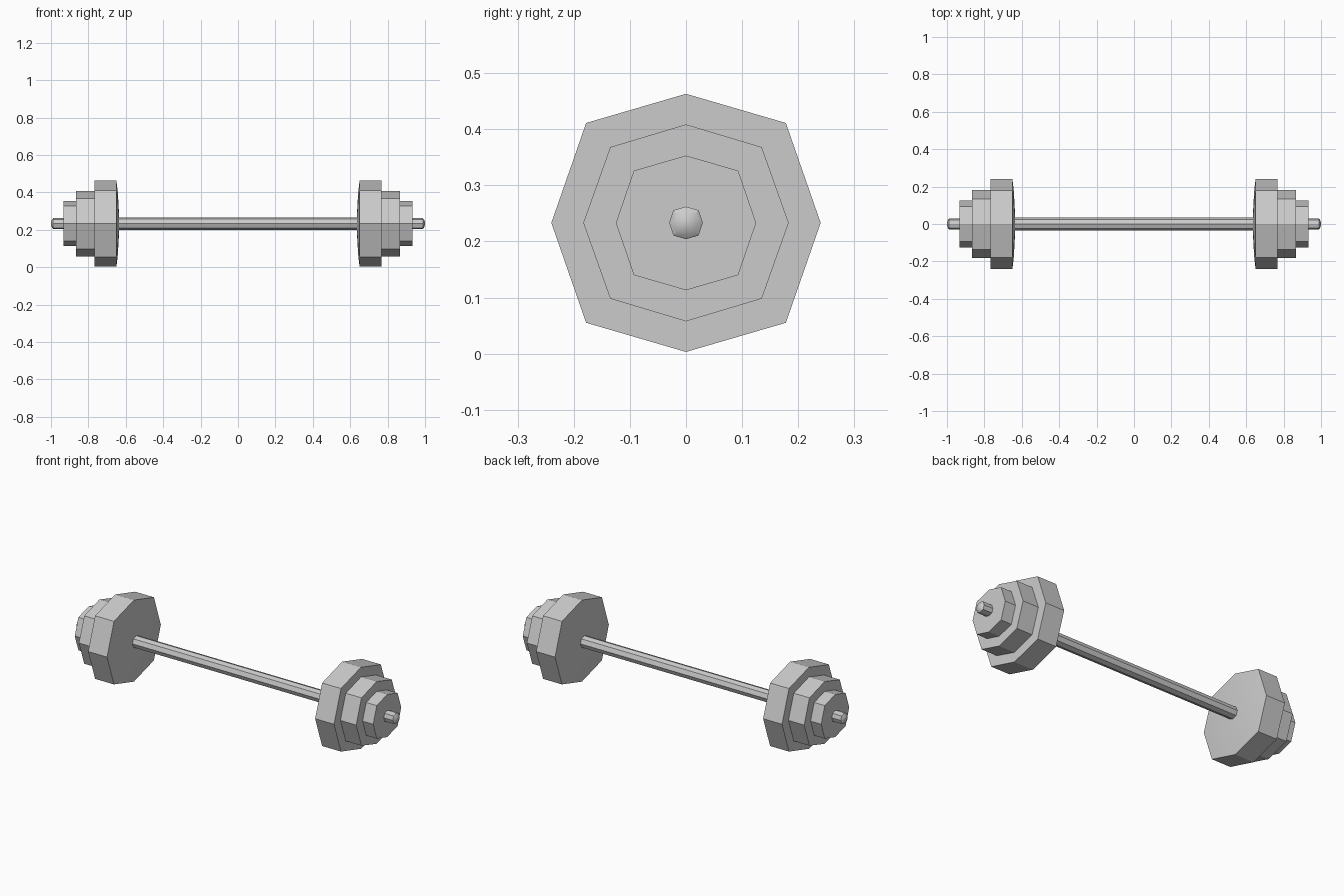
import bpy, bmesh, math
from math import pi, cos, sin

if "Cube" in bpy.data.objects:
    bpy.data.objects.remove(bpy.data.objects["Cube"])

CZ = 0.233  # height of the bar axis


def ring(bm, x, ry, rz, diag):
    """Eight-sided ring around the x axis with a corner pointing up."""
    verts = []
    for i in range(8):
        a = i * pi / 4
        if i % 2:
            y, z = math.copysign(diag, cos(a)), math.copysign(diag, sin(a))
        else:
            y, z = ry * cos(a), rz * sin(a)
        verts.append(bm.verts.new((x, y, z + CZ)))
    return verts


def loft(name, size, profile, side=1, smooth=False):
    """Join scaled octagon rings given as (x, scale) and cap both ends."""
    bm = bmesh.new()
    rings = [ring(bm, side * x, *(s * k for s in size)) for x, k in profile]
    for a, b in zip(rings, rings[1:]):
        for i in range(8):
            j = (i + 1) % 8
            bm.faces.new((a[i], a[j], b[j], b[i]))
    bm.faces.new(rings[0])
    bm.faces.new(rings[-1])
    bmesh.ops.recalc_face_normals(bm, faces=bm.faces)
    mesh = bpy.data.meshes.new(name)
    bm.to_mesh(mesh)
    bm.free()
    ob = bpy.data.objects.new(name, mesh)
    bpy.context.collection.objects.link(ob)
    if smooth:
        bpy.ops.object.select_all(action='DESELECT')
        ob.select_set(True)
        bpy.context.view_layer.objects.active = ob
        bpy.ops.object.shade_smooth_by_angle(angle=math.radians(25))
    return ob


# Handle bar between the plates
loft("bar", (0.034, 0.033, 0.024), [(-0.66, 1), (0.66, 1)])

for side, label in ((1, "right"), (-1, "left")):
    # Large plate with a slightly domed inner face
    loft(label + "_large_plate", (0.24, 0.23, 0.178),
         [(0.636, 0.14), (0.638, 0.4), (0.643, 0.75), (0.65, 1), (0.768, 1)],
         side, True)
    # Medium and small plates
    loft(label + "_medium_plate", (0.183, 0.1755, 0.135),
         [(0.768, 1), (0.866, 1)], side)
    loft(label + "_small_plate", (0.125, 0.12, 0.093),
         [(0.866, 1), (0.932, 1)], side)
    # Rounded bar end
    loft(label + "_bar_end", (0.03, 0.029, 0.0225),
         [(0.932, 1), (0.988, 1), (0.995, 0.7), (1.0, 0.25)], side, True)
